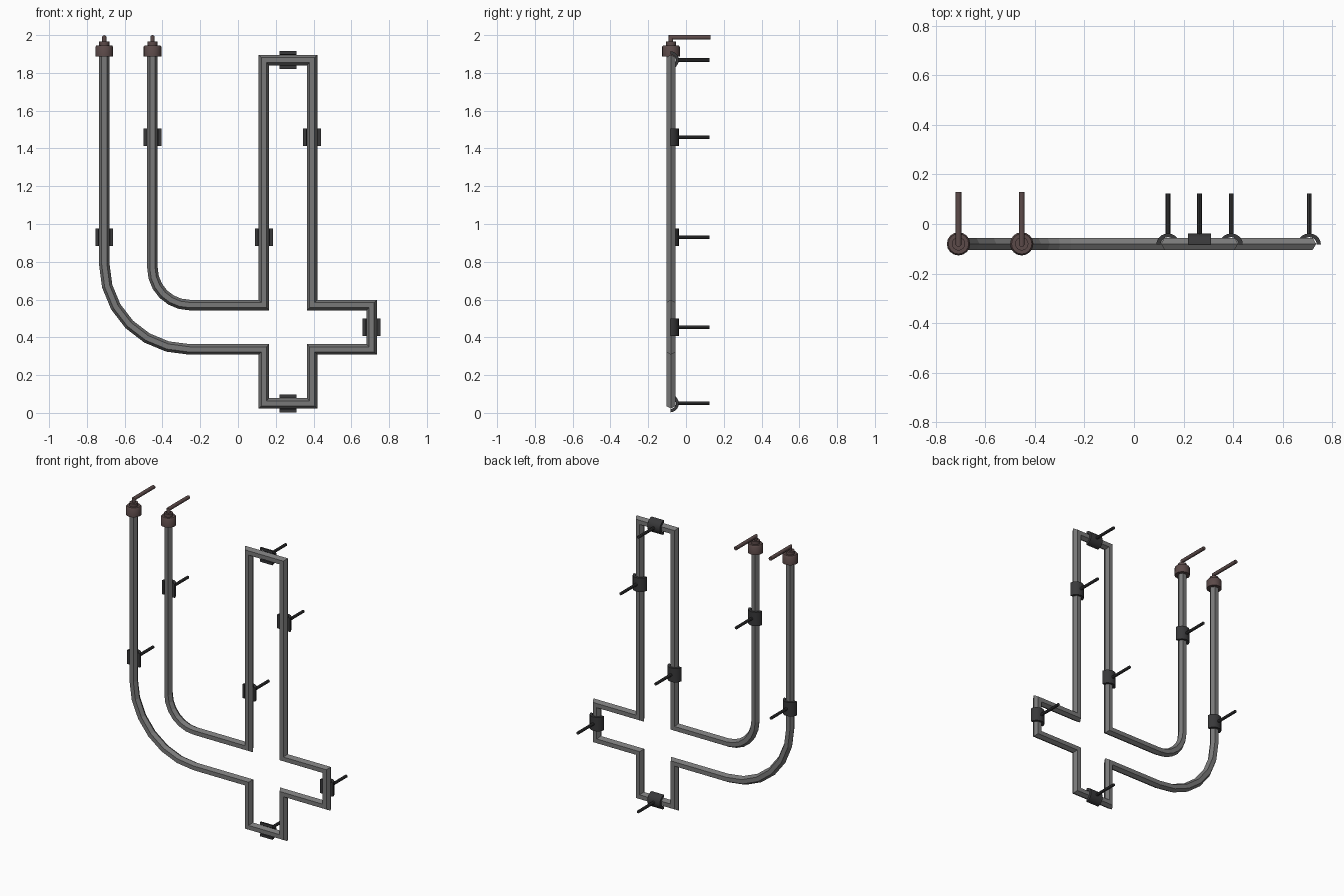
import bpy, bmesh
from math import pi, sin, cos
from mathutils import Vector, Matrix

cube = bpy.data.objects.get("Cube")
if cube:
    bpy.data.objects.remove(cube)

Y0 = -0.08          # depth of the tube centre line
TUBE_R = 0.0278


def material(name, rgb):
    m = bpy.data.materials.new(name)
    m.use_nodes = True
    m.diffuse_color = (*rgb, 1)
    m.node_tree.nodes["Principled BSDF"].inputs["Base Color"].default_value = (*rgb, 1)
    return m


GREY = material("tube grey", (0.19, 0.19, 0.19))
DARK = material("clamp dark grey", (0.04, 0.04, 0.042))
BROWN = material("cap brown", (0.105, 0.068, 0.066))


def finish(bm, name, mat, smooth=False):
    bmesh.ops.recalc_face_normals(bm, faces=bm.faces)
    mesh = bpy.data.meshes.new(name)
    bm.to_mesh(mesh)
    bm.free()
    mesh.materials.append(mat)
    obj = bpy.data.objects.new(name, mesh)
    bpy.context.collection.objects.link(obj)
    if smooth:
        bpy.ops.object.select_all(action="DESELECT")
        obj.select_set(True)
        bpy.context.view_layer.objects.active = obj
        bpy.ops.object.shade_smooth_by_angle(angle=0.7)
    return obj


def sweep(name, path, normal, radius, sides, mat, smooth=False):
    """Sweep a regular polygon along a planar path with mitred corners."""
    bm = bmesh.new()
    normal = Vector(normal)
    path = [Vector(p) for p in path]
    rings = []
    for i, p in enumerate(path):
        a = (p - path[i - 1]).normalized() if i else None
        b = (path[i + 1] - p).normalized() if i + 1 < len(path) else a
        a = a or b
        t = (a + b).normalized()
        side = normal.cross(t) / t.dot(b)
        rings.append([bm.verts.new(p + radius * (side * cos(k * 2 * pi / sides)
                      + normal * sin(k * 2 * pi / sides))) for k in range(sides)])
    for r, s in zip(rings, rings[1:]):
        for k in range(sides):
            j = (k + 1) % sides
            bm.faces.new((r[k], r[j], s[j], s[k]))
    bm.faces.new(rings[0])
    bm.faces.new(rings[-1])
    return finish(bm, name, mat, smooth)


def lathe(name, profile, x, sides, mat):
    """Stacked rings of (radius, z) around a vertical axis."""
    bm = bmesh.new()
    rings = [[bm.verts.new((x + r * cos(k * 2 * pi / sides), Y0 + r * sin(k * 2 * pi / sides), z))
              for k in range(sides)] for r, z in profile]
    for r, s in zip(rings, rings[1:]):
        for k in range(sides):
            j = (k + 1) % sides
            bm.faces.new((r[k], r[j], s[j], s[k]))
    bm.faces.new(rings[0])
    bm.faces.new(rings[-1])
    return finish(bm, name, mat, True)


def bend(cx, cz, r, steps=6):
    """Quarter turn from heading down to heading right."""
    return [(cx - r * cos(i * pi / 2 / steps), cz - r * sin(i * pi / 2 / steps))
            for i in range(steps + 1)]


# Outline tube: one continuous bent hexagonal bar
XL, XM, X1, X2, X3 = -0.708, -0.453, 0.137, 0.392, 0.707
Z0, Z1, Z2, Z3, TOP = 0.05, 0.336, 0.571, 1.868, 1.90
BX = -0.256
outer = bend(BX, Z1 + BX - XL, BX - XL)
inner = bend(BX, Z2 + BX - XM, BX - XM)
outline = ([(XL, TOP)] + outer
           + [(X1, Z1), (X1, Z0), (X2, Z0), (X2, Z1), (X3, Z1), (X3, Z2),
              (X2, Z2), (X2, Z3), (X1, Z3), (X1, Z2)]
           + inner[::-1] + [(XM, TOP)])
sweep("outline_tube", [(x, Y0, z) for x, z in outline], (0, 1, 0), TUBE_R, 6, GREY)

# End caps with bent wires
for label, x in (("outer", XL), ("inner", XM)):
    lathe(label + "_end_cap", [(0.047, 1.887), (0.047, 1.938), (0.041, 1.946),
          (0.027, 1.946), (0.027, 1.966)], x, 16, BROWN)
    sweep(label + "_cap_wire", [(x, Y0, 1.95), (x, Y0, 1.988), (x, 0.129, 1.988)],
          (1, 0, 0), 0.012, 10, BROWN, True)


def clamp(name, x, z, sideways=False):
    """Half-ring cradle behind the tube, with a wall pin."""
    bm = bmesh.new()
    steps, half = 10, 0.046
    arc = [i * pi / steps for i in range(steps + 1)]
    pts = [(0.047 * cos(a), 0.045 * sin(a)) for a in arc]
    pts += [(0.030 * cos(a), 0.030 * sin(a)) for a in reversed(arc)]
    lower, upper = ([bm.verts.new((px, py - 0.003, h)) for px, py in pts] for h in (-half, half))
    n = len(pts)
    for k in range(n):
        j = (k + 1) % n
        bm.faces.new((lower[k], lower[j], upper[j], upper[k]))
    for k in range(steps):
        for ring in (lower, upper):
            bm.faces.new((ring[k], ring[k + 1], ring[n - 2 - k], ring[n - 1 - k]))
    if sideways:
        bm.transform(Matrix.Rotation(pi / 2, 4, "Y"))
    bm.transform(Matrix.Translation((x, Y0, z)))
    finish(bm, name + "_clamp", DARK, True)
    sweep(name + "_pin", [(x, Y0 + 0.035, z), (x, 0.124, z)], (0, 0, 1), 0.0095, 8, DARK, True)


XC = (X1 + X2) / 2
clamp("outer_stem", XL, 0.93)
clamp("inner_stem", XM, 1.46)
clamp("upright_right", X1, 0.93)
clamp("upright_left", X2, 1.46)
clamp("arm", X3, 0.453)
clamp("top", XC, Z3, True)
clamp("foot", XC, Z0, True)
